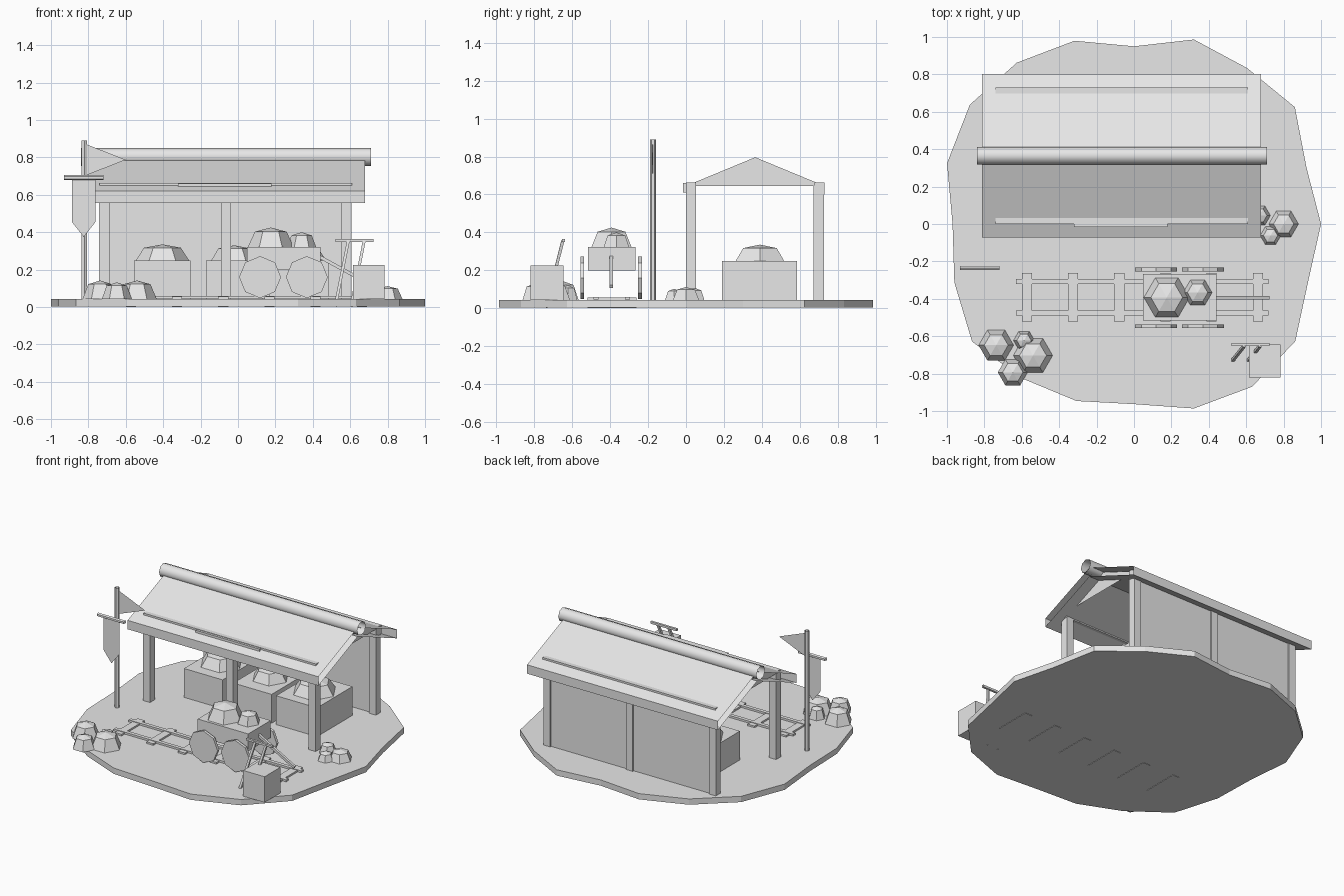
import bpy, bmesh, math
from mathutils import Vector

if "Cube" in bpy.data.objects:
    bpy.data.objects.remove(bpy.data.objects["Cube"])

grey = bpy.data.materials.new("plain_grey")
grey.diffuse_color = (0.8, 0.8, 0.8, 1)
grey.use_nodes = True
grey.node_tree.nodes["Principled BSDF"].inputs["Base Color"].default_value = grey.diffuse_color


def make(name, verts, faces):
    bm = bmesh.new()
    vs = [bm.verts.new(v) for v in verts]
    for f in faces:
        bm.faces.new([vs[i] for i in f])
    bmesh.ops.recalc_face_normals(bm, faces=bm.faces)
    me = bpy.data.meshes.new(name)
    bm.to_mesh(me)
    bm.free()
    me.materials.append(grey)
    ob = bpy.data.objects.new(name, me)
    bpy.context.collection.objects.link(ob)
    return ob


def loft(name, rings, caps=True):
    """Skin a list of equal-length rings, with optional end caps."""
    n = len(rings[0])
    verts = [v for r in rings for v in r]
    faces = [(k * n + i, k * n + (i + 1) % n, (k + 1) * n + (i + 1) % n, (k + 1) * n + i)
             for k in range(len(rings) - 1) for i in range(n)]
    if caps:
        faces += [tuple(range(n)), tuple(range(len(verts) - n, len(verts)))]
    return make(name, verts, faces)


def box(name, x0, x1, y0, y1, z0, z1):
    ring = lambda z: [(x0, y0, z), (x1, y0, z), (x1, y1, z), (x0, y1, z)]
    return loft(name, [ring(z0), ring(z1)])


def tube(name, a, b, r, n=6, caps=False, turn=0.0):
    """Straight bar of n sides from a to b."""
    a, b = Vector(a), Vector(b)
    d = (b - a).normalized()
    u = d.cross(Vector((0, 1, 0)) if abs(d.y) < 0.9 else Vector((0, 0, 1))).normalized()
    w = d.cross(u)
    off = [(u * math.cos(t) + w * math.sin(t)) * r
           for t in (turn + 2 * math.pi * i / n for i in range(n))]
    return loft(name, [[a + o for o in off], [b + o for o in off]], caps)


def rock(name, x, y, z, r, h):
    """Hexagonal boulder: base ring, shoulder ring, blunt peak."""
    def ring(rad, zz):
        return [(x + rad * math.cos(i * math.pi / 3), y + rad * math.sin(i * math.pi / 3), zz)
                for i in range(6)]
    verts = ring(r, z) + ring(r * 0.68, z + h * 0.8) + [(x, y, z + h)]
    faces = [tuple(range(6))]
    for i in range(6):
        j = (i + 1) % 6
        faces += [(i, j, 6 + j, 6 + i), (6 + i, 6 + j, 12)]
    return make(name, verts, faces)


G = 0.044  # ground level

# Ground slab with an uneven outline
radii = [1, .97, 1.063, 1.03, 1.037, .95, 1.03, 1.066, 1.085, 1.051,
         .97, 1.01, 1.07, 1.02, .995, .963, 1.037, 1.075, 1.066, .98]
edge = [(r * math.cos(i * math.pi / 10), r * math.sin(i * math.pi / 10)) for i, r in enumerate(radii)]
loft("ground", [[(x, y, z) for x, y in edge] for z in (.003, G)])

# Shed posts, beams and back wall
for i, x in enumerate((-.715, -.065, .58)):
    for side, y in (("front", .027), ("back", .7)):
        box(f"{side}_post_{i}", x - .027, x + .027, y - .027, y + .027, G, .648)
box("front_beam", -.74, .61, 0, .053, .6, .663)
box("back_beam", -.74, .61, .677, .73, .6, .663)
box("back_wall", -.735, .605, .69, .716, G, .65)
box("sign_plate", -.32, .18, -.016, 0, .61, .66)

# Gable panels and open-ended chevron roof with ridge roll
for i, x in enumerate((-.735, .6)):
    make(f"gable_{i}", [(x, 0, .645), (x, .73, .645), (x, .365, .796)],
         [(0, 1, 2)] if i else [(0, 2, 1)])
roof = [(-.073, .62), (.365, .8), (.803, .62), (.803, .557), (.365, .737), (-.073, .557)]
loft("roof", [[(x, y, z) for y, z in roof] for x in (-.812, .68)], caps=False)
ridge = tube("ridge_roll", (-.84, .365, .803), (.71, .365, .803), .048, 8)
for p in ridge.data.polygons:
    p.use_smooth = True

# Crates of ore under the roof
for i, (x, w, r, h) in enumerate(((-.404, .151, .145, .09), (-.02, .15, .125, .085),
                                  (.325, .16, .15, .09))):
    box(f"ore_crate_{i}", x - w, x + w, .19, .585, G, .248)
    rock(f"crate_ore_{i}", x, .39, .245, r, h)

# Rail track
for i in range(6):
    x = -.573 + i * .247
    box(f"sleeper_{i}", x - .027, x + .027, -.52, -.262, 0, .056)
for i, y in enumerate((-.475, -.308)):
    box(f"rail_{i}", -.63, .718, y - .013, y + .013, .046, .06)

# Cart with wheels, ore and pull handle
box("cart_body", .047, .442, -.517, -.267, .2, .322)
for i, x in enumerate((.118, .368)):
    for side, y in (("front", -.547), ("back", -.243)):
        tube(f"{side}_wheel_{i}", (x, y - .01, .16), (x, y + .01, .16), .112, 8, caps=True)
rock("cart_ore_large", .175, -.393, .315, .125, .11)
rock("cart_ore_small", .34, -.367, .315, .08, .085)
tube("cart_handle", (.43, -.395, .272), (.72, -.395, .114), .0125, 4, True, math.pi / 4)

# Loose rocks
heaps = [(-.737, -.648, .094, .1), (-.588, -.623, .057, .08), (-.54, -.703, .106, .1),
         (-.648, -.793, .08, .09), (.8, 0, .08, .07), (.73, -.062, .056, .06), (.67, .045, .06, .065)]
for i, (x, y, r, h) in enumerate(heaps):
    rock(f"loose_rock_{i}", x, y, G - .002, r, h)

# Tool box with two leaning shafts under a cross bar
box("tool_box", .615, .782, -.82, -.645, G, .226)
for i, x in enumerate((.52, .605)):
    tube(f"tool_shaft_{i}", (x, -.738, 0.004), (x + .07, -.65, .355), .011, 4, True, math.pi / 4)
box("tool_bar", .52, .725, -.653, -.637, .349, .364)

# Flag pole with pennant, cross bar and hanging banner
tube("flag_pole", (-.822, -.175, G), (-.822, -.175, .89), .016, turn=math.pi / 6)
make("pennant", [(-.81, -.175, .87), (-.81, -.175, .705), (-.6, -.18, .787)], [(0, 1, 2)])
tube("banner_bar", (-.93, -.235, .692), (-.72, -.235, .692), .0135)
make("banner", [(-.888, -.235, .69), (-.888, -.235, .455), (-.825, -.235, .375),
                (-.762, -.235, .455), (-.762, -.235, .69)], [(0, 1, 2, 3, 4)])
